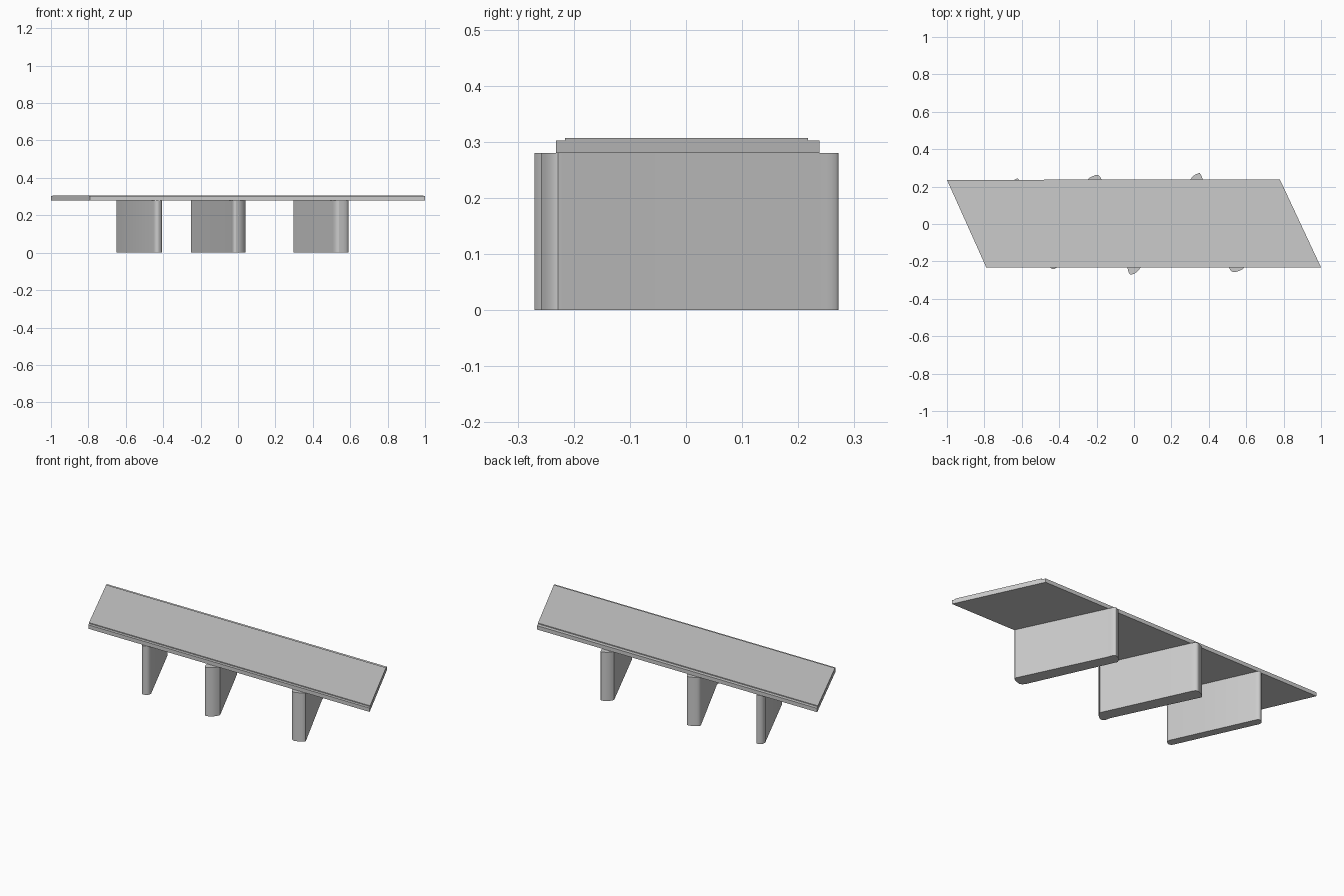
import bpy, bmesh, math

if "Cube" in bpy.data.objects:
    bpy.data.objects.remove(bpy.data.objects["Cube"])


def extrude(name, outline, z0, z1):
    """Extrude a plan outline between two heights."""
    bm = bmesh.new()
    face = bm.faces.new([bm.verts.new((x, y, z0)) for x, y in outline])
    res = bmesh.ops.extrude_face_region(bm, geom=[face])
    for v in res["geom"]:
        if isinstance(v, bmesh.types.BMVert):
            v.co.z = z1
    bmesh.ops.recalc_face_normals(bm, faces=bm.faces[:])
    mesh = bpy.data.meshes.new(name)
    bm.to_mesh(mesh)
    bm.free()
    obj = bpy.data.objects.new(name, mesh)
    bpy.context.collection.objects.link(obj)
    return obj


def rounded(corners, steps=5):
    """Curve each (start, control, end) nose into a short arc."""
    pts = []
    for a, c, b in corners:
        for i in range(steps + 1):
            t = i / steps
            pts.append(tuple((1 - t) ** 2 * a[k] + 2 * t * (1 - t) * c[k] + t * t * b[k]
                             for k in range(2)))
    return pts


# Skewed deck slab and the slightly narrower road surface on top
extrude("deck_slab", [(-0.79, -0.232), (1.0, -0.232), (0.78, 0.238), (-1.0, 0.236)], 0.28, 0.302)
extrude("road_surface", [(-0.797, -0.216), (0.992, -0.216), (0.79, 0.217), (-0.991, 0.217)],
        0.302, 0.307)

# Wall piers with rounded noses, parallel to the skewed deck ends
piers = {
    "pier_left": [
        ((-0.605, 0.222), (-0.617, 0.25), (-0.632, 0.24)),
        ((-0.632, 0.24), (-0.654, 0.23), (-0.648, 0.205)),
        ((-0.452, -0.225), (-0.443, -0.245), (-0.425, -0.24)),
        ((-0.425, -0.24), (-0.402, -0.23), (-0.407, -0.208))],
    "pier_middle": [
        ((-0.173, 0.236), (-0.187, 0.27), (-0.205, 0.262)),
        ((-0.205, 0.262), (-0.262, 0.242), (-0.25, 0.22)),
        ((-0.035, -0.23), (-0.03, -0.275), (-0.012, -0.27)),
        ((-0.012, -0.27), (0.025, -0.26), (0.040, -0.22))],
    "pier_right": [
        ((0.369, 0.235), (0.356, 0.275), (0.348, 0.272)),
        ((0.348, 0.272), (0.31, 0.262), (0.298, 0.228)),
        ((0.507, -0.232), (0.52, -0.26), (0.54, -0.258)),
        ((0.54, -0.258), (0.602, -0.24), (0.587, -0.22))],
}
for name, noses in piers.items():
    pier = extrude(name, rounded(noses), 0.0, 0.28)
    bpy.ops.object.select_all(action='DESELECT')
    pier.select_set(True)
    bpy.context.view_layer.objects.active = pier
    bpy.ops.object.shade_smooth_by_angle(angle=math.radians(40))
